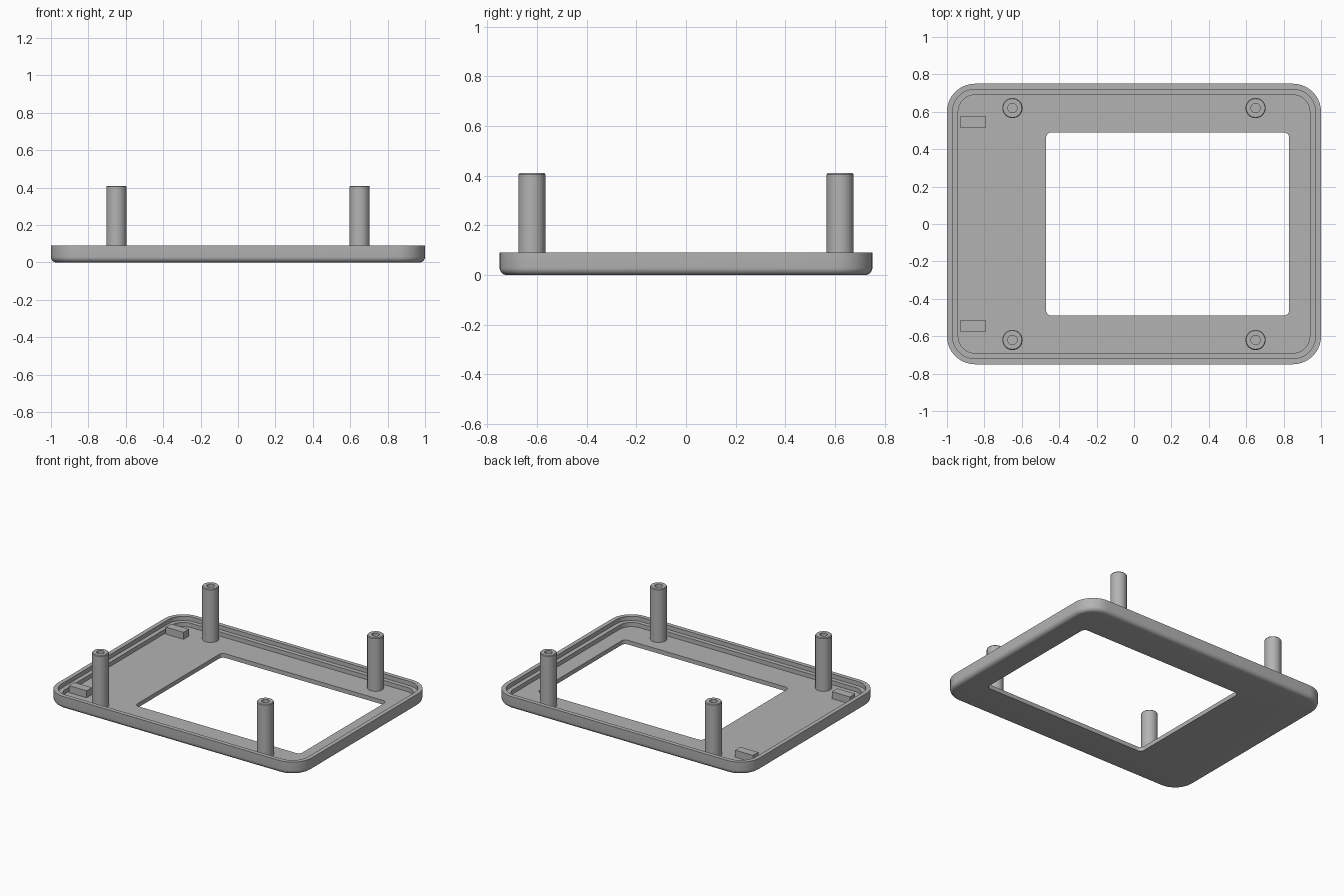
import bpy, bmesh
from math import sin, cos, pi, radians

cube = bpy.data.objects.get("Cube")
if cube:
    bpy.data.objects.remove(cube, do_unlink=True)

grey = bpy.data.materials.new("plain grey")
grey.use_nodes = True
COLOR = (0.45, 0.45, 0.45, 1)
grey.diffuse_color = COLOR
next(n for n in grey.node_tree.nodes
     if n.type == 'BSDF_PRINCIPLED').inputs["Base Color"].default_value = COLOR


def rounded_rect(x0, x1, y0, y1, r, z, steps=10):
    """Counter-clockwise loop of points with rounded corners."""
    corners = [(x1 - r, y1 - r), (x0 + r, y1 - r), (x0 + r, y0 + r), (x1 - r, y0 + r)]
    return [(cx + r * cos(a), cy + r * sin(a), z)
            for k, (cx, cy) in enumerate(corners)
            for a in ((k + i / steps) * pi / 2 for i in range(steps + 1))]


def ring(r, z, sides=32):
    return [(r * cos(2 * pi * i / sides), r * sin(2 * pi * i / sides), z)
            for i in range(sides)]


def loft(name, loops, closed=False):
    """Skin matching loops; either join last to first, or cap both ends."""
    bm = bmesh.new()
    rows = [[bm.verts.new(p) for p in loop] for loop in loops]
    pairs = list(zip(rows, rows[1:]))
    if closed:
        pairs.append((rows[-1], rows[0]))
    else:
        bm.faces.new(rows[0])
        bm.faces.new(rows[-1])
    n = len(rows[0])
    for a, b in pairs:
        for i in range(n):
            j = (i + 1) % n
            bm.faces.new((a[i], a[j], b[j], b[i]))
    bmesh.ops.recalc_face_normals(bm, faces=bm.faces)
    mesh = bpy.data.meshes.new(name)
    bm.to_mesh(mesh)
    bm.free()
    mesh.materials.append(grey)
    obj = bpy.data.objects.new(name, mesh)
    bpy.context.collection.objects.link(obj)
    bpy.ops.object.select_all(action='DESELECT')
    obj.select_set(True)
    bpy.context.view_layer.objects.active = obj
    bpy.ops.object.shade_smooth_by_angle(angle=radians(30))
    return obj


# Bezel: filleted bottom edge, stepped lip, floor with an offset window
FLOOR, STEP, RIM, FILLET = 0.03, 0.06, 0.09, 0.03


def outline(inset, z):
    return rounded_rect(-1 + inset, 1 - inset, -0.75 + inset, 0.75 - inset,
                        0.15 - inset, z)


def window(z):
    return rounded_rect(-0.47, 0.83, -0.49, 0.49, 0.03, z)


fillet = [outline(FILLET * (1 - sin(t)), FILLET * (1 - cos(t)))
          for t in (i * pi / 12 for i in range(7))]
lip = [outline(0, RIM), outline(0.03, RIM), outline(0.03, STEP),
       outline(0.06, STEP), outline(0.06, FLOOR)]
loft("bezel", [window(0)] + fillet + lip + [window(FLOOR)], closed=True)

# Hollow screw posts and locating blocks
for y, end in ((-1, "front"), (1, "back")):
    for x, side in ((-1, "right"), (1, "left")):
        post = loft(f"{end}_{side}_post",
                    [ring(0.054, FLOOR - 0.005), ring(0.054, 0.405), ring(0.05, 0.41),
                     ring(0.025, 0.41), ring(0.025, 0.1)])
        post.location = (x * 0.65, y * 0.62, 0)
    bottom, top = ([(bx, y * 0.545 + dy, z) for bx, dy in
                    ((-0.93, -0.03), (-0.79, -0.03), (-0.79, 0.03), (-0.93, 0.03))]
                   for z in (FLOOR - 0.005, 0.08))
    loft(f"{end}_locating_block", [bottom, top])
